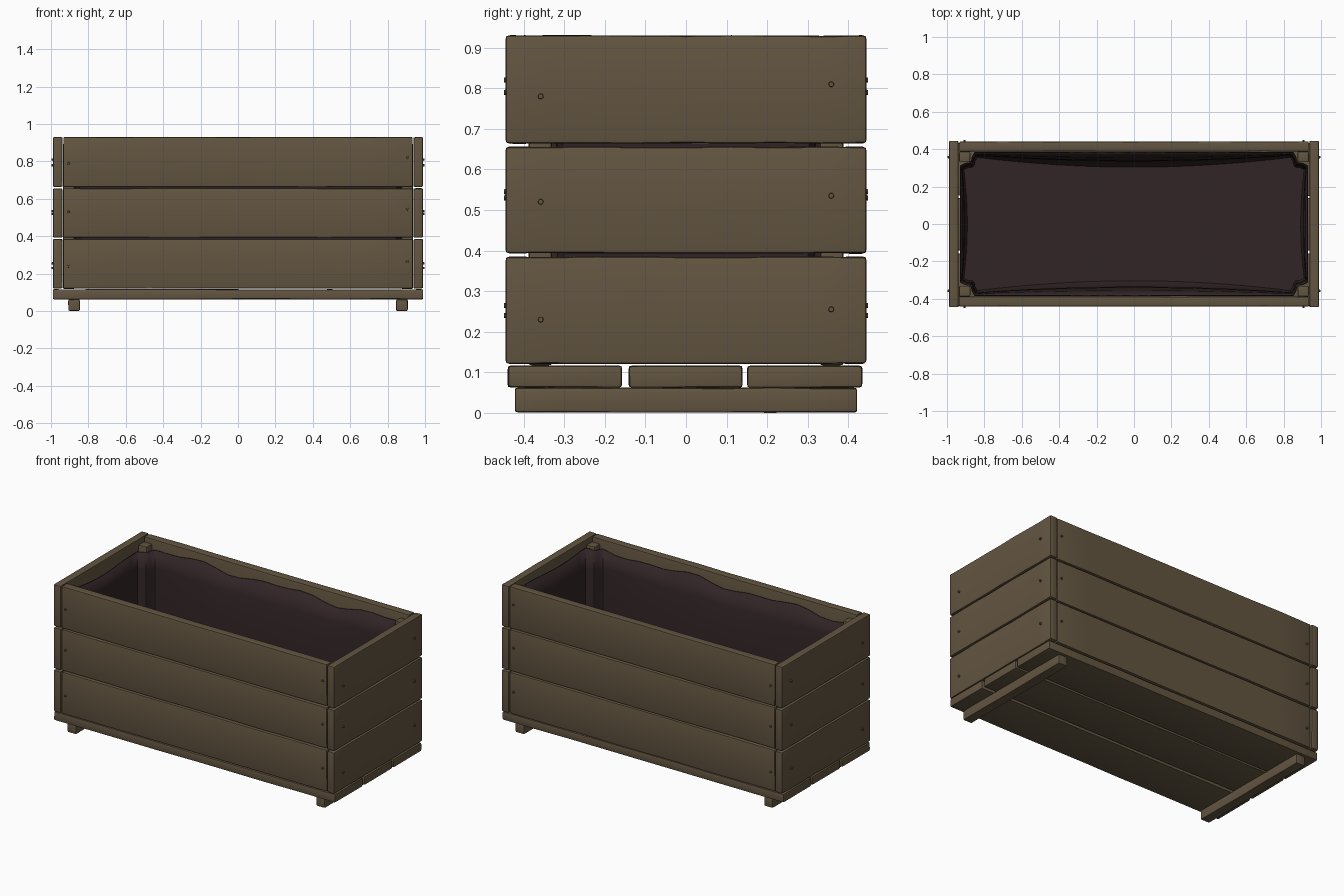
import bpy, bmesh, math, random
from mathutils import Matrix

if "Cube" in bpy.data.objects:
    bpy.data.objects.remove(bpy.data.objects["Cube"])

random.seed(4)


def material(name, col):
    m = bpy.data.materials.new(name)
    m.diffuse_color = (*col, 1)
    m.use_nodes = True
    m.node_tree.nodes["Principled BSDF"].inputs["Base Color"].default_value = m.diffuse_color
    return m


WOOD = material("weathered wood", (0.125, 0.092, 0.053))
LINER = material("dark liner cloth", (0.031, 0.018, 0.019))


def finish(bm, name, mat):
    me = bpy.data.meshes.new(name)
    bm.to_mesh(me)
    bm.free()
    ob = bpy.data.objects.new(name, me)
    bpy.context.collection.objects.link(ob)
    me.materials.append(mat)
    bpy.ops.object.select_all(action='DESELECT')
    ob.select_set(True)
    bpy.context.view_layer.objects.active = ob
    bpy.ops.object.shade_smooth_by_angle(angle=math.radians(35))
    return ob


def plank(name, lo, hi, bevel=0.008, wear=0.0025, cuts=7):
    """Worn wooden board: box cut along its length, nudged and rounded."""
    bm = bmesh.new()
    bmesh.ops.create_cube(bm, size=1)
    size = [h - l for l, h in zip(lo, hi)]
    ax = size.index(max(size))
    for v in bm.verts:
        v.co = [l + (c + 0.5) * s for l, c, s in zip(lo, v.co, size)]
    long_edges = [e for e in bm.edges
                  if abs((e.verts[0].co - e.verts[1].co)[ax]) > 1e-5]
    bmesh.ops.subdivide_edges(bm, edges=long_edges, cuts=cuts, use_grid_fill=True)
    mid = [(l + h) / 2 for l, h in zip(lo, hi)]
    for v in bm.verts:                       # wear only ever eats inward
        for i in range(3):
            if i != ax:
                v.co[i] -= math.copysign(random.uniform(0, wear), v.co[i] - mid[i])
    bm.normal_update()
    rim = [e for e in bm.edges if e.calc_face_angle(0) > 1]
    bmesh.ops.bevel(bm, geom=rim, offset=bevel, segments=2, profile=0.6,
                    affect='EDGES', clamp_overlap=True)
    return finish(bm, name, WOOD)


def screw(name, pos, axis, sign):
    """Small domed screw head pointing outwards."""
    bm = bmesh.new()
    bmesh.ops.create_cone(bm, cap_ends=True, segments=10, radius1=0.008,
                          radius2=0.006, depth=0.02)
    rot = Matrix.Rotation(sign * math.pi / 2, 4, 'Y') if axis == 0 else \
        Matrix.Rotation(-sign * math.pi / 2, 4, 'X')
    bmesh.ops.transform(bm, matrix=Matrix.Translation(pos) @ rot, verts=bm.verts)
    finish(bm, name, WOOD)


# Wall boards, three rows on each side, with screws
rows = [(0.12, 0.386), (0.392, 0.657), (0.663, 0.931)]
screw_z = [(0.23, 0.255), (0.52, 0.535), (0.78, 0.81)]
for r, (z0, z1) in enumerate(rows):
    for s, long_name, end_name in ((-1, "front", "left"), (1, "back", "right")):
        y = sorted((s * 0.387, s * 0.442))
        plank(f"{long_name}_board_{r + 1}", (-0.934, y[0], z0), (0.934, y[1], z1))
        x = sorted((s * 0.937, s * 0.99))
        plank(f"{end_name}_board_{r + 1}", (x[0], -0.445, z0), (x[1], 0.445, z1), 0.01)
        for k, side in enumerate((-1, 1)):
            z = screw_z[r][k]
            screw(f"{end_name}_screw", (s * 0.988, side * 0.358, z), 0, s)
            screw(f"{long_name}_screw", (side * 0.906, s * 0.439, z + 0.01), 1, s)

# Floor slats and the two feet beneath
for i, (y0, y1) in enumerate(((-0.44, -0.157), (-0.142, 0.14), (0.15, 0.435))):
    plank(f"floor_slat_{i + 1}", (-0.99, y0, 0.062), (0.99, y1, 0.117))
for s, n in ((-1, "left"), (1, "right")):
    x = sorted((s * 0.845, s * 0.908))
    plank(f"{n}_foot", (x[0], -0.422, 0), (x[1], 0.422, 0.063), wear=0.002)

# Corner posts
for sx in (-1, 1):
    for sy in (-1, 1):
        x = sorted((sx * 0.875, sx * 0.935))
        y = sorted((sy * 0.33, sy * 0.388))
        plank("corner_post", (x[0], y[0], 0.117), (x[1], y[1], 0.9), 0.008, 0.001, 3)

# Liner: cloth sagging inside the box and wrapping round the posts
quarter = [(0.925, 0.31 * i / 5) for i in range(6)]
quarter += [(0.90, 0.322), (0.875, 0.325), (0.866, 0.34), (0.862, 0.36)]
quarter += [(0.85 * (1 - i / 10), 0.38) for i in range(11)]
ring = quarter + [(-x, y) for x, y in quarter[-2::-1]]
ring += [(x, -y) for x, y in ring[-2:0:-1]]

bm = bmesh.new()
levels = [(None, 0), (0.76, 0.55), (0.6, 0.9), (0.42, 1), (0.27, 1), (0.17, 1.1), (0.13, 1.7)]
prev = None
for z, sag in levels:
    loop = []
    for x, y in ring:
        in_y = sag * (0.012 + 0.033 * max(0, 1 - (x / 0.88) ** 2))
        in_x = sag * (0.008 + 0.012 * max(0, 1 - (y / 0.33) ** 2))
        h = z
        if z is None:                        # wavy upper hem
            h = 0.868 + 0.014 * math.sin(9 * x + 2 * y) + 0.010 * math.sin(17 * x - 9 * y + 1)
        loop.append(bm.verts.new((x - math.copysign(in_x, x) * min(1, abs(x) * 2),
                                  y - math.copysign(in_y, y) * min(1, abs(y) * 4), h)))
    if prev:
        for i in range(len(loop)):
            j = (i + 1) % len(loop)
            bm.faces.new((prev[i], prev[j], loop[j], loop[i]))
    prev = loop
bm.faces.new(prev)
bmesh.ops.recalc_face_normals(bm, faces=bm.faces)
bm.normal_update()
if bm.faces[:][-1].normal.z < 0:             # face the inside of the box
    bmesh.ops.reverse_faces(bm, faces=bm.faces)
liner = finish(bm, "liner", LINER)
thick = liner.modifiers.new("cloth_thickness", 'SOLIDIFY')
thick.thickness = 0.005
thick.offset = -1
